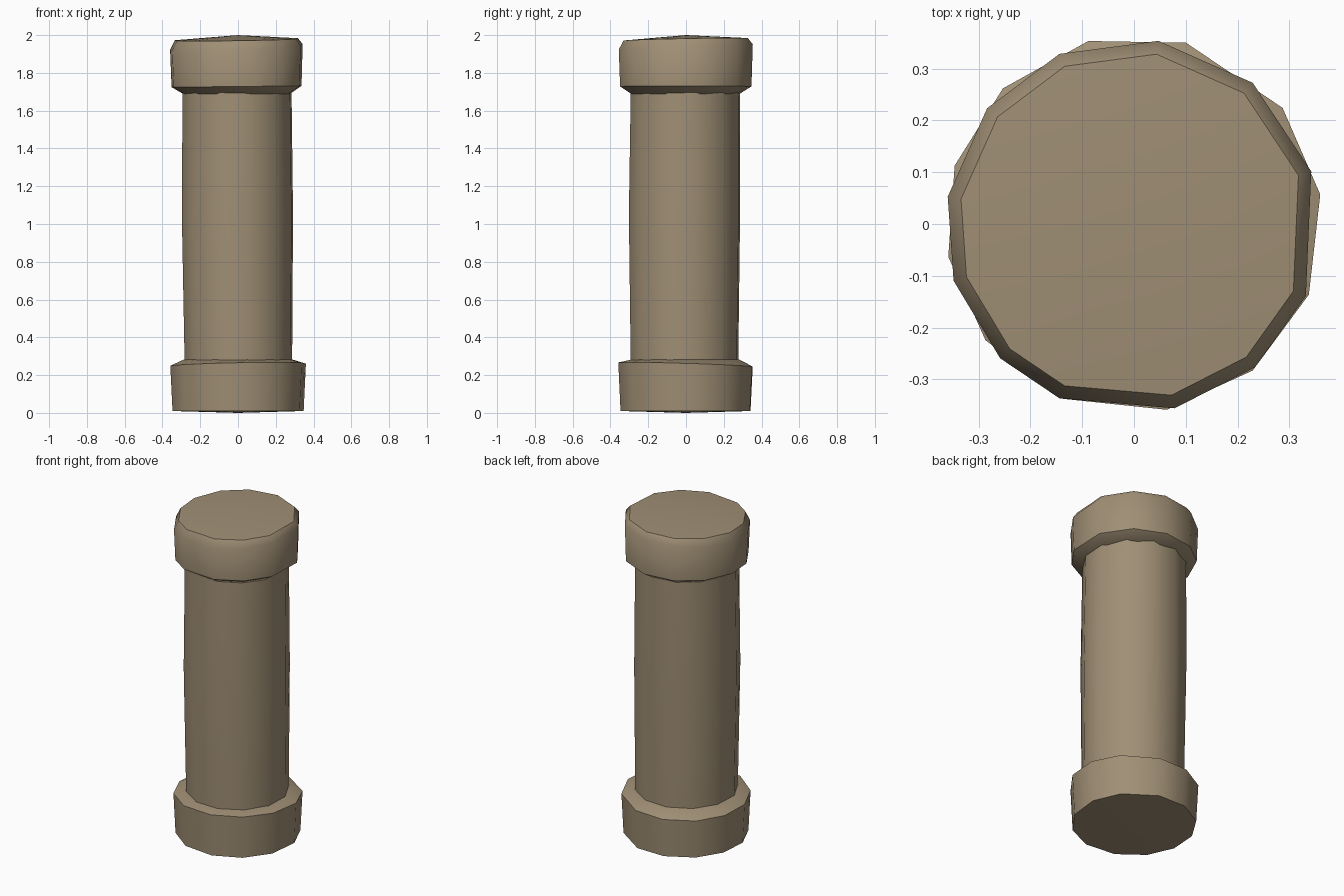
import bpy, bmesh, math
from math import cos, sin, radians

if "Cube" in bpy.data.objects:
    bpy.data.objects.remove(bpy.data.objects["Cube"])

stone = bpy.data.materials.new("tan stone")
stone.use_nodes = True
stone.diffuse_color = (0.35, 0.275, 0.178, 1)
stone.node_tree.nodes["Principled BSDF"].inputs["Base Color"].default_value = stone.diffuse_color


def turned_part(name, angles, rings, bottom=None, top=None, sharp=35):
    """Stack uneven rings of (radius, z, x shift, y shift, x tilt, y tilt)."""
    bm = bmesh.new()
    loops = []
    for r, z, dx, dy, tx, ty in rings:
        loop = []
        for a in angles:
            x, y = dx + r * cos(radians(a)), dy + r * sin(radians(a))
            loop.append(bm.verts.new((x, y, z + tx * x + ty * y)))
        loops.append(loop)
    n = len(angles)
    for low, high in zip(loops, loops[1:]):
        for i in range(n):
            j = (i + 1) % n
            bm.faces.new((low[i], low[j], high[j], high[i]))
    # Slightly domed end faces
    for z, loop in ((bottom, loops[0]), (top, loops[-1])):
        if z is not None:
            centre = bm.verts.new((0, 0, z))
            for i in range(n):
                bm.faces.new((loop[i], loop[(i + 1) % n], centre))
    bmesh.ops.recalc_face_normals(bm, faces=bm.faces)
    mesh = bpy.data.meshes.new(name)
    bm.to_mesh(mesh)
    bm.free()
    mesh.materials.append(stone)
    obj = bpy.data.objects.new(name, mesh)
    bpy.context.collection.objects.link(obj)
    bpy.ops.object.select_all(action="DESELECT")
    obj.select_set(True)
    bpy.context.view_layer.objects.active = obj
    bpy.ops.object.shade_smooth_by_angle(angle=radians(sharp))
    return obj


base_angles = [9, 38, 74, 104, 134, 162, 190, 218, 248, 280, 309, 338]
cap_angles = [17, 50, 82, 113, 141, 171, 197, 225, 247, 283, 311, 338]
shaft_angles = [12 + 30 * i for i in range(12)]

# Wide foot with a sloped ledge
turned_part("base", base_angles, [
    (0.352, 0.01, 0, 0, 0, 0),
    (0.364, 0.255, 0, 0, 0.02, -0.03),
    (0.29, 0.283, 0, 0, 0, 0),
], bottom=0.0, top=0.283)

# Gently swelling shaft
turned_part("shaft", shaft_angles, [
    (0.291, 0.27, 0.002, -0.008, 0, 0),
    (0.301, 1.05, -0.003, -0.008, 0, 0),
    (0.295, 1.70, -0.005, -0.004, 0, 0),
])

# Capital with undercut slope and rounded, tilted top edge
turned_part("capital", cap_angles, [
    (0.29, 1.688, -0.003, -0.005, 0, 0),
    (0.354, 1.728, -0.002, -0.004, 0.01, 0),
    (0.361, 1.935, -0.003, -0.004, 0.04, 0.04),
    (0.335, 1.977, -0.003, -0.004, 0.015, 0.02),
], bottom=1.688, top=2.0, sharp=40)
